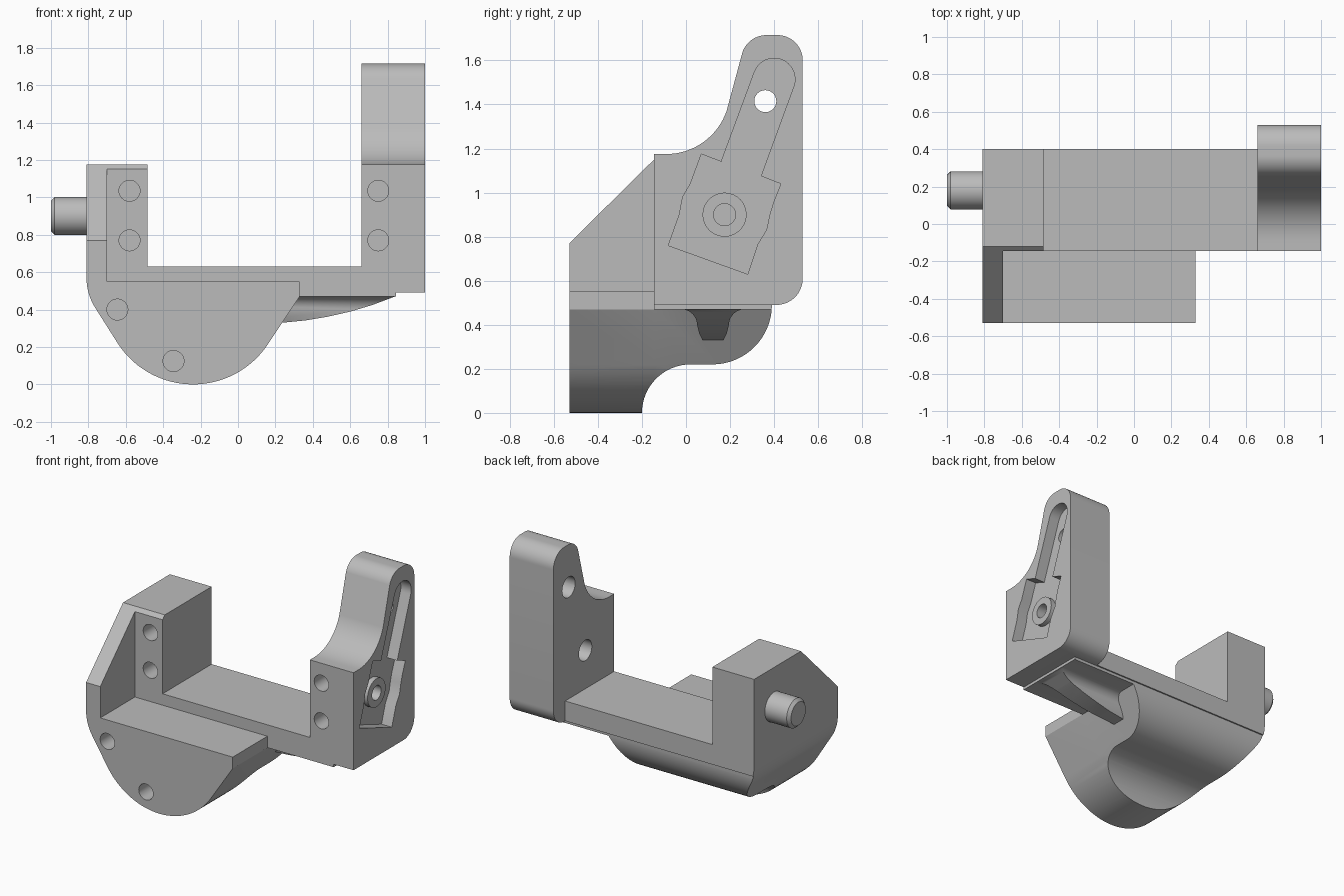
import bpy, bmesh
from math import sin, cos, radians, pi

cube = bpy.data.objects.get("Cube")
if cube:
    bpy.data.objects.remove(cube, do_unlink=True)

grey = bpy.data.materials.new("plain grey")
grey.use_nodes = True
colour = (0.5, 0.5, 0.5, 1)
grey.diffuse_color = colour
grey.node_tree.nodes["Principled BSDF"].inputs["Base Color"].default_value = colour


def arc(cx, cz, r, start, end, steps=16):
    angles = [radians(start + (end - start) * i / steps) for i in range(steps + 1)]
    return [(cx + r * cos(a), cz + r * sin(a)) for a in angles]


def circle(cx, cz, r):
    return arc(cx, cz, r, 0, 360, 32)[:-1]


def prism(name, axis, profile, lo, hi):
    """Extrude a profile of (y, z) along X, or of (x, z) along Y."""
    bm = bmesh.new()
    place = (lambda p, d: (d, p[0], p[1])) if axis == "X" else (lambda p, d: (p[0], d, p[1]))
    face = bm.faces.new([bm.verts.new(place(p, lo)) for p in profile])
    moved = bmesh.ops.extrude_face_region(bm, geom=[face])["geom"]
    shift = (hi - lo, 0, 0) if axis == "X" else (0, hi - lo, 0)
    bmesh.ops.translate(bm, vec=shift, verts=[v for v in moved if isinstance(v, bmesh.types.BMVert)])
    bmesh.ops.recalc_face_normals(bm, faces=bm.faces)
    mesh = bpy.data.meshes.new(name)
    bm.to_mesh(mesh)
    bm.free()
    mesh.materials.append(grey)
    obj = bpy.data.objects.new(name, mesh)
    bpy.context.collection.objects.link(obj)
    return obj


def combine(obj, other, operation):
    mod = obj.modifiers.new("combine", "BOOLEAN")
    mod.operation = operation
    mod.solver = "EXACT"
    mod.object = other
    bpy.context.view_layer.objects.active = obj
    bpy.ops.object.modifier_apply(modifier=mod.name)
    bpy.data.objects.remove(other, do_unlink=True)


def smooth(obj):
    bpy.ops.object.select_all(action="DESELECT")
    obj.select_set(True)
    bpy.context.view_layer.objects.active = obj
    bpy.ops.object.shade_smooth_by_angle(angle=radians(30))


FRONT, STEP, BACK = -0.53, -0.145, 0.40

# Rounded belly shared by the front block and the cradle behind it
belly = arc(-0.51, 0.57, 0.30, 180, 213, 8) + arc(-0.24, 0.48, 0.48, 213, 327, 40)

# U-shaped cradle: post, beam and belly
body = prism("bracket_body", "Y",
             [(-0.81, 1.175)] + belly + [(0.33, 0.47), (0.845, 0.47), (0.845, 0.55),
              (0.75, 0.63), (-0.485, 0.63), (-0.485, 1.175)], STEP, BACK)

# Front block with a thin side wall
block = prism("front_block", "Y",
              [(-0.81, 1.175)] + belly + [(0.33, 0.47), (0.33, 0.55),
               (-0.70, 0.55), (-0.70, 1.175)], FRONT, STEP)
combine(body, block, "UNION")

# Side outline trims the slanted wall, the belly scoop and the rounded back
outline = ([(FRONT, -0.1), (-0.2, -0.1)] + arc(0.02, 0, 0.22, 180, 90)
           + arc(0.12, 0.49, 0.27, -90, 0)
           + [(BACK, 0.49), (BACK, 1.3), (-0.12, 1.3), (-0.12, 1.175), (FRONT, 0.77)])
combine(body, prism("side_outline", "X", outline, -1.2, 1.2), "INTERSECT")

# Tapered rib with flared root beneath the beam
rib = prism("rib", "Y", [(0.0, 0.33), (0.24, 0.33), (0.36, 0.342), (0.48, 0.362), (0.60, 0.389),
                         (0.72, 0.425), (0.845, 0.472), (0.845, 0.5), (0.0, 0.5)], -0.1, 0.35)
section = ([(-0.03, 0.5)] + arc(-0.02, 0.40, 0.07, 90, 0, 8) + [(0.06, 0.36), (0.08, 0.32)]
           + [(0.165, 0.32), (0.185, 0.36)] + arc(0.265, 0.40, 0.07, 180, 90, 8) + [(0.275, 0.5)])
combine(rib, prism("rib_section", "X", section, -0.1, 1), "INTERSECT")
combine(body, rib, "UNION")

# Tall arm
arm = prism("arm", "X",
            [(STEP, 0.49)] + arc(0.41, 0.61, 0.12, -90, 0) + arc(0.415, 1.60, 0.115, 0, 90)
            + arc(0.365, 1.60, 0.115, 90, 161) + arc(-0.09, 1.465, 0.29, -19, -90)
            + [(STEP, 1.175)], 0.66, 1.0)
combine(body, arm, "UNION")

# Lever-shaped pocket, boss and holes through the arm
pocket = ([(-0.08, 0.76), (0.28, 0.63), (0.325, 0.765), (0.365, 0.83), (0.38, 0.90),
           (0.395, 0.95), (0.43, 1.04), (0.34, 1.075)] + arc(0.40, 1.515, 0.095, -20, 160)
          + [(0.16, 1.14), (0.07, 1.175), (0.02, 1.04), (-0.015, 0.98), (-0.03, 0.90)])
combine(body, prism("pocket", "X", pocket, 0.92, 1.1), "DIFFERENCE")
combine(body, prism("boss", "X", circle(0.175, 0.90, 0.1), 0.9, 0.955), "UNION")
for y, z in ((0.36, 1.415), (0.175, 0.90)):
    combine(body, prism("hole", "X", circle(y, z, 0.05), 0.6, 1.1), "DIFFERENCE")
    combine(body, prism("counterbore", "X", circle(y, z, 0.072), 0.6, 0.82), "DIFFERENCE")

# Screw holes in the forward faces
for x, z, face in ((-0.58, 1.035, STEP), (-0.58, 0.77, STEP), (0.75, 1.035, STEP),
                   (0.75, 0.77, STEP), (-0.645, 0.40, FRONT), (-0.345, 0.125, FRONT)):
    combine(body, prism("screw_hole", "Y", circle(x, z, 0.056), face - 0.1, face + 0.25), "DIFFERENCE")
smooth(body)

# Pivot pin with a chamfered tip
pin = prism("pivot_pin", "X", circle(0.18, 0.90, 0.102), -1.0, -0.80)
bm = bmesh.new()
bm.from_mesh(pin.data)
tip = [e for e in bm.edges if all(v.co.x < -0.99 for v in e.verts)]
bmesh.ops.bevel(bm, geom=tip, offset=0.02, segments=1, affect="EDGES")
bm.to_mesh(pin.data)
bm.free()
smooth(pin)
